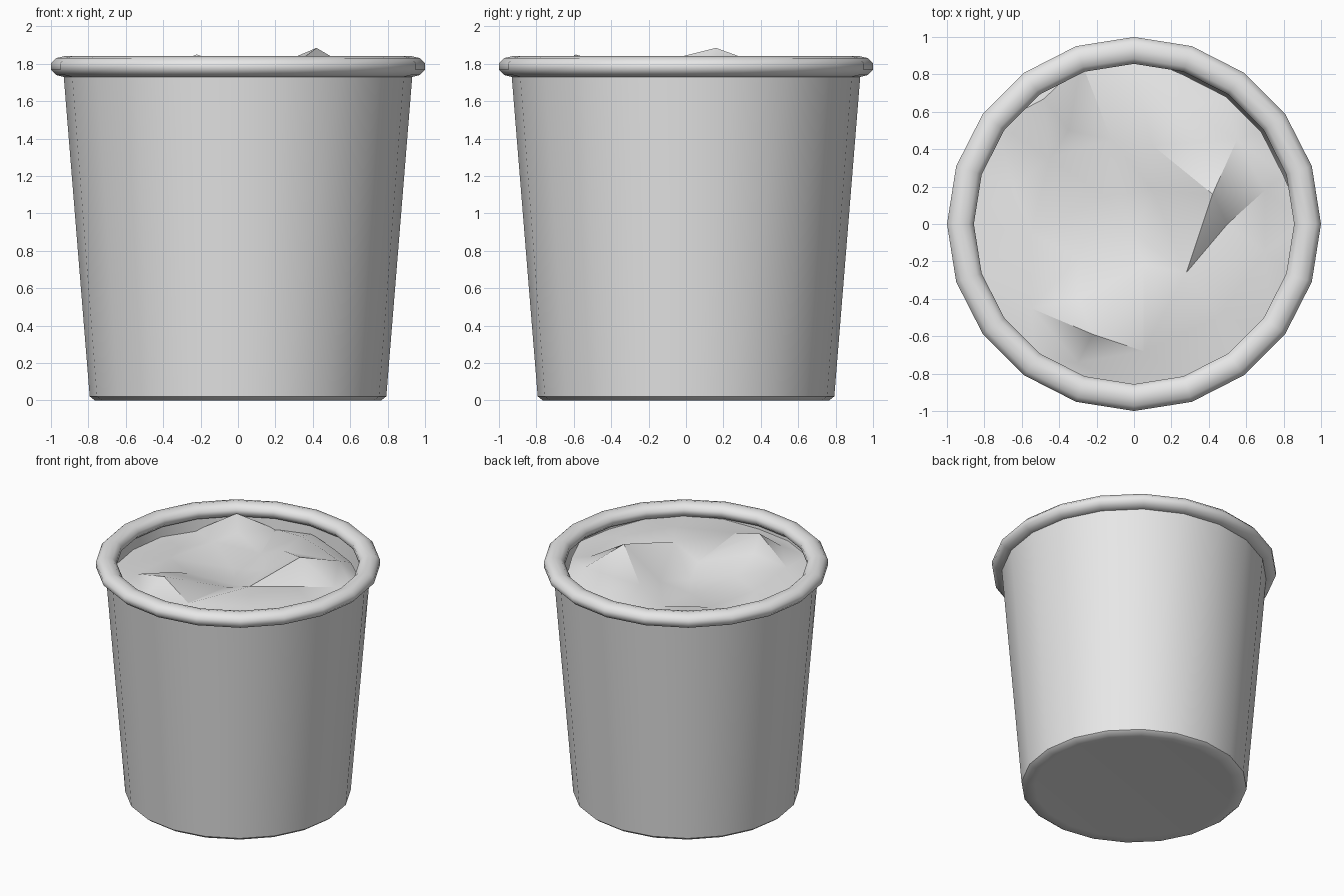
import bpy, bmesh, math
from mathutils import Vector
from mathutils.geometry import delaunay_2d_cdt

if "Cube" in bpy.data.objects:
    bpy.data.objects.remove(bpy.data.objects["Cube"])

SIDES = 20
grey = bpy.data.materials.new("light_grey")
grey.diffuse_color = (0.8, 0.8, 0.8, 1)
grey.use_nodes = True
grey.node_tree.nodes["Principled BSDF"].inputs["Base Color"].default_value = grey.diffuse_color


def add_object(name, bm, angle):
    bmesh.ops.remove_doubles(bm, verts=bm.verts, dist=1e-4)
    bmesh.ops.recalc_face_normals(bm, faces=bm.faces)
    mesh = bpy.data.meshes.new(name)
    bm.to_mesh(mesh)
    bm.free()
    mesh.materials.append(grey)
    ob = bpy.data.objects.new(name, mesh)
    bpy.context.collection.objects.link(ob)
    bpy.ops.object.select_all(action='DESELECT')
    bpy.context.view_layer.objects.active = ob
    ob.select_set(True)
    bpy.ops.object.shade_smooth_by_angle(angle=math.radians(angle))
    return ob


def lathe(name, profile, closed=False, angle=40):
    bm = bmesh.new()
    pts = [bm.verts.new((r, 0, z)) for r, z in profile]
    pairs = list(zip(pts, pts[1:])) + ([(pts[-1], pts[0])] if closed else [])
    geom = pts + [bm.edges.new(p) for p in pairs]
    bmesh.ops.spin(bm, geom=geom, cent=(0, 0, 0), axis=(0, 0, 1),
                   angle=2 * math.pi, steps=SIDES)
    return add_object(name, bm, angle)


# tapered bucket with inner wall and floor
lathe("bucket_wall", [(0, 0.004), (0.70, 0.004), (0.765, 0.0), (0.793, 0.022),
                      (0.934, 1.76), (0.905, 1.76), (0.77, 0.04), (0, 0.04)], angle=44)

# rolled rim
rim = []
for i in range(10):
    a = math.tau * (i + 0.5) / 10
    rim.append((0.928 + 0.0755 * math.cos(a), 1.785 + 0.056 * math.sin(a)))
lathe("rolled_rim", rim, closed=True, angle=60)

# crumpled contents: peaks and hollows joined to an uneven edge
bumps = [
    (0.00, -0.05, 1.64), (-0.15, 0.15, 1.65), (-0.12, 0.45, 1.66), (0.02, 0.74, 1.72),
    (0.10, 0.42, 1.75), (0.10, 0.18, 1.69), (0.42, 0.16, 1.885), (0.55, 0.45, 1.78),
    (0.50, 0.00, 1.74), (0.28, 0.62, 1.74), (-0.35, 0.50, 1.74), (-0.48, 0.67, 1.79),
    (-0.45, 0.35, 1.70), (-0.64, 0.20, 1.66), (-0.55, -0.05, 1.70), (-0.30, -0.18, 1.70),
    (-0.30, -0.40, 1.79), (-0.22, -0.59, 1.85), (-0.55, -0.45, 1.73), (0.05, -0.22, 1.70),
    (0.28, -0.26, 1.78), (0.05, -0.68, 1.75), (0.45, -0.50, 1.76), (0.70, -0.15, 1.75),
    (0.70, 0.18, 1.72), (-0.30, -0.74, 1.72),
]
points = list(bumps)
for i in range(SIDES):
    a = math.tau * i / SIDES
    r = 0.84 if 1 <= i <= 4 else 0.91
    points.append((r * math.cos(a), r * math.sin(a),
                   1.685 + 0.045 * math.cos(a + math.pi / 4) + 0.012 * math.sin(5 * a)))
flat, _, tris, *_ = delaunay_2d_cdt([Vector(p[:2]) for p in points], [], [], 0, 1e-5)
bm = bmesh.new()
verts = [bm.verts.new(p) for p in points]
for t in tris:
    bm.faces.new([verts[i] for i in t])
add_object("crumpled_contents", bm, 38)
